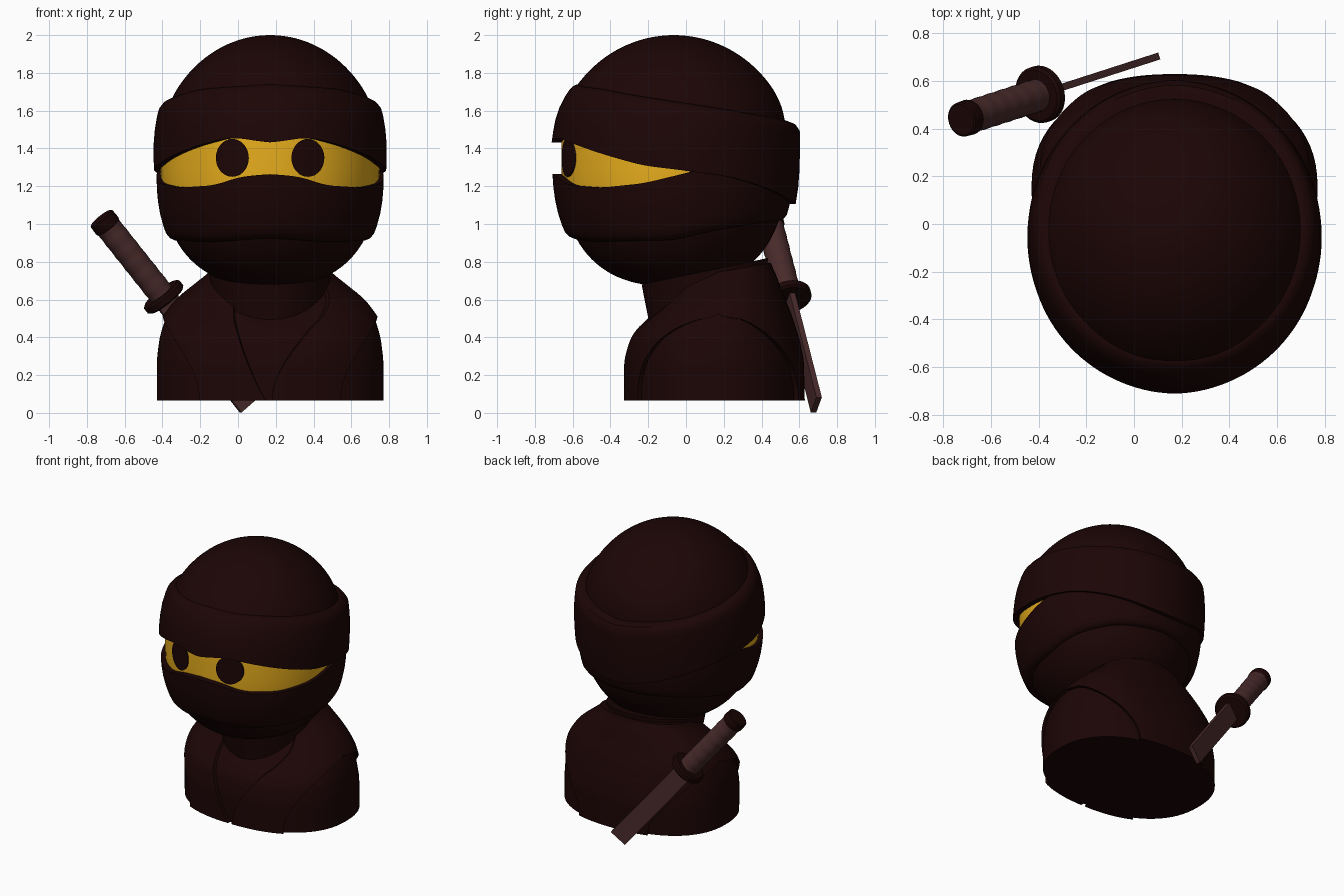
import bpy, bmesh
from math import sin, cos, acos, pi, radians, copysign
from mathutils import Vector, Matrix

cube = bpy.data.objects.get("Cube")
if cube:
    bpy.data.objects.remove(cube, do_unlink=True)

CX = 0.17          # centre line of head and body
HEAD = Vector((CX, -0.065, 1.335))
RZ = 0.665


def material(name, rgb):
    m = bpy.data.materials.new(name)
    m.use_nodes = True
    m.diffuse_color = (*rgb, 1)
    m.node_tree.nodes["Principled BSDF"].inputs["Base Color"].default_value = (*rgb, 1)
    return m


cloth = material("dark cloth", (0.0115, 0.0015, 0.0015))
skin = material("yellow skin", (0.8, 0.42, 0.012))
wood = material("sword brown", (0.066, 0.023, 0.023))


def finish(name, bm, *mats, angle=35):
    bmesh.ops.remove_doubles(bm, verts=bm.verts, dist=0.0001)
    bmesh.ops.recalc_face_normals(bm, faces=bm.faces)
    me = bpy.data.meshes.new(name)
    bm.to_mesh(me)
    bm.free()
    for m in mats:
        me.materials.append(m)
    me.shade_smooth()
    me.set_sharp_from_angle(angle=radians(angle))
    ob = bpy.data.objects.new(name, me)
    bpy.context.collection.objects.link(ob)


def skin_rows(rows, closed=False):
    """Quads between looped rows of points; capped unless the rows close up."""
    bm = bmesh.new()
    vs = [[bm.verts.new(p) for p in row] for row in rows]
    n, k = len(vs), len(vs[0])
    for i in range(n if closed else n - 1):
        a, b = vs[i], vs[(i + 1) % n]
        for j in range(k):
            j2 = (j + 1) % k
            bm.faces.new((a[j], a[j2], b[j2], b[j]))
    if not closed:
        bm.faces.new(vs[0])
        bm.faces.new(vs[-1])
    return bm


def interp(keys, x):
    """Linear interpolation of (x, value, ...) keys."""
    if x <= keys[0][0]:
        return keys[0][1:]
    for a, b in zip(keys, keys[1:]):
        if x <= b[0]:
            t = (x - a[0]) / (b[0] - a[0])
            return tuple(p + (q - p) * t for p, q in zip(a[1:], b[1:]))
    return keys[-1][1:]


def soft(keys, x, w):
    """Interpolation averaged over a window, giving smooth curves."""
    samples = [interp(keys, x + d * w) for d in (-1, -0.5, 0, 0.5, 1)]
    return [sum(c) / 5 for c in zip(*samples)]


# ---- Head: round hood above, fuller jaw below, slightly recessed face ----
def head_radii(z):
    power = 2 if z > HEAD.z else 2.5
    s = max(0.0, 1 - (abs(z - HEAD.z) / RZ) ** power) ** (1 / power)
    rx, ry = soft([(1.42, 0.58, 0.595), (1.65, 0.6, 0.64)], z, 0.08)
    return rx * s, ry * s


def head_point(u, z, off=0.0):
    """Point on the head at azimuth u (0 = front), pushed out by off."""
    rx, ry = head_radii(z)
    return Vector((CX + (rx + off) * sin(u), HEAD.y - (ry + off) * cos(u), z))


heights = [HEAD.z - RZ * 0.9999 * cos(pi * i / 56) for i in range(57)]
bm = skin_rows([[head_point(2 * pi * j / 72, z) for j in range(72)] for z in heights])
for f in bm.faces:
    c = f.calc_center_median()
    f.material_index = int(1.05 < c.z < 1.58 and c.y < 0.15)
finish("head", bm, cloth, skin)


def wrap(name, lip, far, thickness):
    """Closed cloth band around the head, from a square lip to a rounded far edge.
    Thickness keys: azimuth, at the lip, near the far edge."""
    rows = []
    for i in range(120):
        a = abs(3 * i - 180)
        u = radians(3 * i - 180)
        z0, z1 = soft(lip, a, 5)[0], soft(far, a, 5)[0]
        t0, t1 = soft(thickness, a, 20)
        outer = [(t, t0 + (t1 - t0) * t) for t in (0, 0.2, 0.4, 0.6, 0.8, 0.9)]
        section = [(0, -0.025)] + outer + [(0.97, t1 * 0.75), (1, t1 * 0.3), (1, -0.025)]
        rows.append([head_point(u, z0 + (z1 - z0) * t, o) for t, o in section])
    finish(name, skin_rows(rows, closed=True), cloth)


wrap("head_band",
     [(0, 1.43), (19, 1.46), (38, 1.415), (75, 1.31), (99, 1.278), (118, 1.25),
      (140, 1.19), (165, 1.12), (180, 1.105)],
     [(0, 1.74), (45, 1.715), (90, 1.65), (135, 1.58), (180, 1.535)],
     [(0, 0.053, 0.02), (90, 0.031, 0.046), (180, 0.07, 0.078)])
wrap("face_mask",
     [(0, 1.265), (15, 1.25), (28, 1.205), (52, 1.192), (75, 1.215), (100, 1.28), (115, 1.32)],
     [(0, 0.925), (35, 0.905), (90, 0.915), (115, 0.97), (145, 1.01), (180, 1.02)],
     [(0, 0.05, 0.044), (90, 0.018, 0.036), (180, 0.05, 0.032)])

# ---- Eyes: thin discs following the face ----
for side, name in ((-1, "right_eye"), (1, "left_eye")):
    rows = []
    for r, lift in ((0.001, 0.009), (0.5, 0.009), (1, 0.009), (1.001, -0.01)):
        ring = []
        for i in range(40):
            t = 2 * pi * i / 40
            z = 1.35 + 0.1 * r * sin(t)
            x = side * 0.2 + 0.087 * r * cos(t)
            rx, ry = head_radii(z)
            ring.append((CX + x, HEAD.y - ry * (1 - (x / rx) ** 2) ** 0.5 - lift, z))
        rows.append(ring)
    finish(name, skin_rows(rows), cloth)

# ---- Body: height, half width, front y, back y ----
BASE, TOP = 0.066, 0.75
BODY = [(BASE, 0.6, -0.305, 0.605), (0.28, 0.6, -0.305, 0.6), (0.4, 0.585, -0.28, 0.575),
        (0.5, 0.555, -0.205, 0.54), (0.6, 0.48, -0.125, 0.49), (0.7, 0.35, -0.06, 0.45),
        (TOP, 0.28, 0, 0.42)]


def body_point(a, z, off=0.0):
    """Point on the squarish body, whose shoulders rise toward the back."""
    hx, yf, yb = soft(BODY, z, 0.03)
    px, py = (copysign(abs(w) ** 0.87, w) for w in (sin(a), cos(a)))
    y = (yf + yb) / 2 - ((yb - yf) / 2 + off) * py
    return Vector((CX + (hx + off) * px, y, z + 0.6 * max(0, z - 0.45) * (y - 0.2)))


STEPS = 40
levels = [BASE + (TOP - BASE) * i / STEPS for i in range(STEPS + 1)]
finish("body_and_sleeves",
       skin_rows([[body_point(2 * pi * j / 72, z) for j in range(72)] for z in levels]), cloth)


def arm_edge(z, reach):
    """Azimuth where the vest ends at the round armhole."""
    t = min(1, (z - BASE) / 0.445)
    return acos(reach * (1 - t ** 2.2) ** 0.5)


def panel(name, start, end, n=24):
    """Thick cloth panel over the body between two azimuth curves."""
    rows = []
    for z in levels:
        a, b = start(z), end(z)
        turns = [a + (b - a) * j / n for j in range(n + 1)]
        rows.append([body_point(t, z, 0.024) for t in turns]
                    + [body_point(t, z, -0.02) for t in reversed(turns)])
    finish(name, skin_rows(rows), cloth)


def lapel(z, base, spread, power):
    return base + spread * ((z - BASE) / (TOP - BASE)) ** power


panel("right_vest_front", lambda z: -lapel(z, 0.02, 0.4, 0.9), lambda z: -arm_edge(z, 0.83))
panel("left_vest_front", lambda z: lapel(z, 0.008, 1.0, 2), lambda z: arm_edge(z, 0.83))
panel("vest_back", lambda z: pi - arm_edge(z, 0.92), lambda z: pi + arm_edge(z, 0.92), 48)

# ---- Neck wrap, rising toward the back ----
rows = []
for t in (0, 0.33, 0.66, 0.9, 1):
    flare = 0.27 + 0.055 * t
    rows.append([(CX + flare * sin(a), 0.1 - (flare + 0.01) * cos(a),
                  0.4 + t * (0.35 - 0.07 * cos(a)))
                 for a in (2 * pi * j / 64 for j in range(64))])
finish("neck_wrap", skin_rows(rows), cloth)

# ---- Sword slung across the back ----
top, tip = Vector((-0.722, 0.438, 1.028)), Vector((0.06, 0.69, 0.042))
length = (tip - top).length
axis = (tip - top).normalized()
depth = Vector((0, 0, 1)).cross(axis).normalized()
FRAME = Matrix.Translation(top) @ Matrix((depth.cross(axis), depth, axis)).transposed().to_4x4()


def lathe(name, profile, mat):
    rows = [[FRAME @ Vector((r * cos(2 * pi * j / 32), r * sin(2 * pi * j / 32), d))
             for j in range(32)] for d, r in profile]
    finish(name, skin_rows(rows), mat)


grip_end = length * 0.42
lathe("sword_pommel", [(-0.005, 0.066), (0, 0.073), (0.05, 0.075), (0.06, 0.07)], cloth)
lathe("sword_grip", [(0.05 + (grip_end - 0.05) * i / 48, 0.069 + 0.001 * cos(i * pi / 4))
                     for i in range(49)], wood)
lathe("sword_guard", [(grip_end - 0.025, 0.108), (grip_end - 0.015, 0.12),
                      (grip_end + 0.015, 0.12), (grip_end + 0.025, 0.108)], cloth)

bm = bmesh.new()
bmesh.ops.create_cube(bm, size=1)
for v in bm.verts:
    v.co = FRAME @ Vector((v.co.x * 0.126, v.co.y * 0.03,
                           grip_end if v.co.z < 0 else length))
finish("sword_blade", bm, wood)
